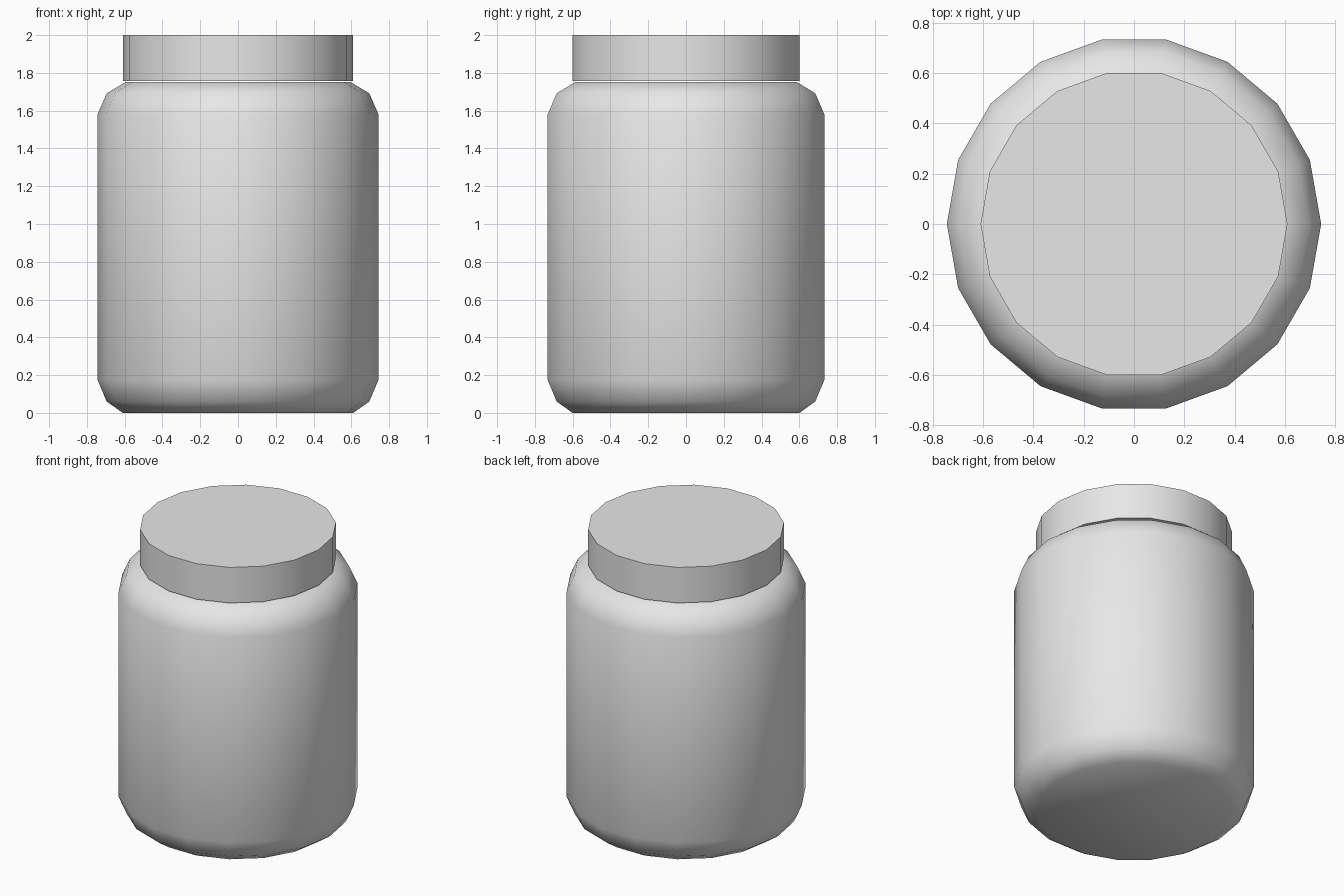
import bpy
import bmesh
from math import cos, sin, pi, radians

SIDES = 18

cube = bpy.data.objects.get("Cube")
if cube:
    bpy.data.objects.remove(cube, do_unlink=True)

grey = bpy.data.materials.new("light_grey")
grey.use_nodes = True
colour = (0.8, 0.8, 0.8, 1.0)
grey.diffuse_color = colour
grey.node_tree.nodes["Principled BSDF"].inputs["Base Color"].default_value = colour


def lathe(name, profile, sharp_angle):
    """Spin a (radius, height) profile, listed bottom to top, into a capped solid."""
    bm = bmesh.new()
    rings = []
    for r, z in profile:
        rings.append([bm.verts.new((r * cos(2 * pi * i / SIDES),
                                    r * sin(2 * pi * i / SIDES), z))
                      for i in range(SIDES)])
    for low, high in zip(rings, rings[1:]):
        for i in range(SIDES):
            j = (i + 1) % SIDES
            bm.faces.new((low[i], low[j], high[j], high[i]))
    bm.faces.new(rings[0][::-1])
    bm.faces.new(rings[-1])
    mesh = bpy.data.meshes.new(name)
    bm.to_mesh(mesh)
    bm.free()
    mesh.materials.append(grey)
    obj = bpy.data.objects.new(name, mesh)
    bpy.context.collection.objects.link(obj)
    bpy.ops.object.select_all(action="DESELECT")
    obj.select_set(True)
    bpy.context.view_layer.objects.active = obj
    bpy.ops.object.shade_smooth_by_angle(angle=radians(sharp_angle))
    return obj


# Jar body with rounded shoulder and base
lathe("jar_body", [(0.61, 0), (0.695, 0.06), (0.744, 0.175),
                   (0.744, 1.58), (0.695, 1.692), (0.595, 1.752)], 60)

# Flat straight-sided lid
lathe("jar_lid", [(0.61, 1.756), (0.61, 2.0)], 40)
